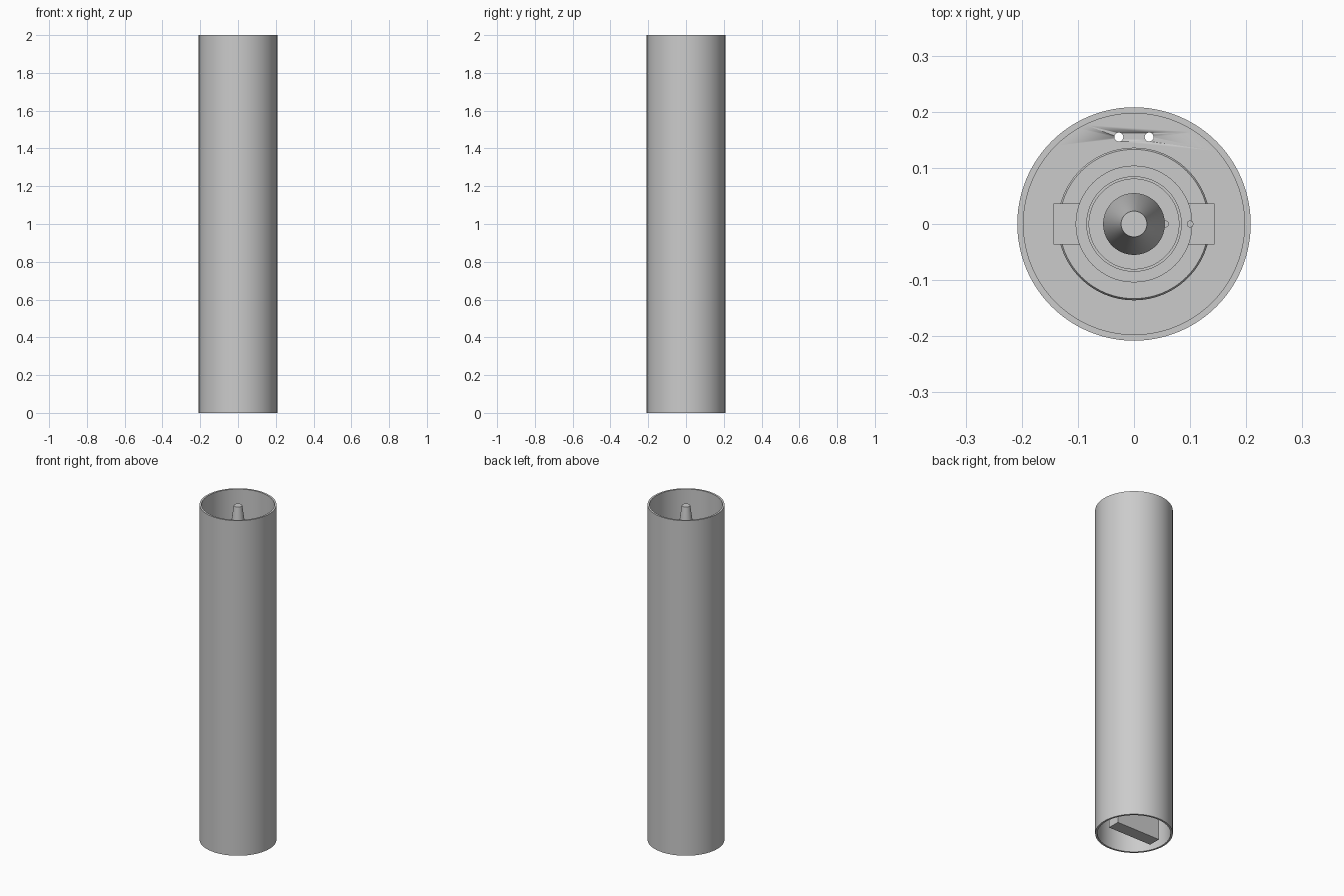
import bpy
import math

cube = bpy.data.objects.get("Cube")
if cube:
    bpy.data.objects.remove(cube, do_unlink=True)

grey = bpy.data.materials.new("plain grey")
grey.use_nodes = True
COLOUR = (0.6, 0.6, 0.6, 1)
grey.diffuse_color = COLOUR
grey.node_tree.nodes["Principled BSDF"].inputs["Base Color"].default_value = COLOUR


def finish(obj, name):
    obj.name = name
    obj.data.materials.clear()
    obj.data.materials.append(grey)
    bpy.ops.object.select_all(action="DESELECT")
    bpy.context.view_layer.objects.active = obj
    obj.select_set(True)
    bpy.ops.object.shade_smooth_by_angle(angle=math.radians(30))
    return obj


def lathe(name, profile, closed=False, sides=96):
    """Spin (radius, height) points round z; open profiles are capped."""
    verts, faces = [], []
    n = len(profile)
    for i in range(sides):
        a = 2 * math.pi * i / sides
        verts += [(r * math.cos(a), r * math.sin(a), z) for r, z in profile]
    for i in range(sides):
        j = (i + 1) % sides
        for k in range(n if closed else n - 1):
            m = (k + 1) % n
            faces.append((i * n + k, j * n + k, j * n + m, i * n + m))
    if not closed:
        faces.append([i * n for i in reversed(range(sides))])
        faces.append([i * n + n - 1 for i in range(sides)])
    mesh = bpy.data.meshes.new(name)
    mesh.from_pydata(verts, [], faces)
    obj = bpy.data.objects.new(name, mesh)
    bpy.context.collection.objects.link(obj)
    return finish(obj, name)


def rod(name, x, y, radius, bottom, top):
    bpy.ops.mesh.primitive_cylinder_add(vertices=24, radius=radius, depth=top - bottom,
                                        location=(x, y, (bottom + top) / 2))
    return finish(bpy.context.object, name)


OUTER, INNER = 0.208, 0.197
DECK = 1.56

# Open outer tube
lathe("outer_tube", [(OUTER, 0), (OUTER, 2), (INNER, 2), (INNER, 0)], closed=True)

# Inner deck with two through holes
deck = lathe("inner_deck", [(INNER, DECK - 0.04), (INNER, DECK)])
for side in (-1, 1):
    cutter = rod("hole_cutter", side * 0.027, 0.155, 0.008, DECK - 0.1, DECK + 0.1)
    cutter.hide_render = True
    cutter.hide_set(True)
    cut = deck.modifiers.new("hole", "BOOLEAN")
    cut.operation = "DIFFERENCE"
    cut.object = cutter

# Stepped mount with raised lip
lathe("stepped_mount", [
    (0.136, DECK - 0.01), (0.136, DECK + 0.015), (0.133, DECK + 0.02),
    (0.104, DECK + 0.02), (0.104, DECK + 0.1), (0.085, DECK + 0.1),
    (0.085, DECK + 0.12), (0.08, DECK + 0.12), (0.08, DECK + 0.1)])

# Tapered centre post
lathe("centre_post", [(0.055, DECK + 0.09), (0.055, 1.76), (0.023, 1.995)])

# Small pins beside the post
rod("inner_pin", 0.056, 0, 0.006, DECK + 0.09, 1.765)
rod("outer_pin", 0.1, 0, 0.006, DECK + 0.06, DECK + 0.105)

# Rectangular core block running down to the base
bpy.ops.mesh.primitive_cube_add(size=1, location=(0, 0, (DECK + 0.05) / 2))
block = bpy.context.object
block.scale = (0.287, 0.073, DECK + 0.05)
bpy.ops.object.transform_apply(location=False, rotation=False, scale=True)
finish(block, "core_block")
